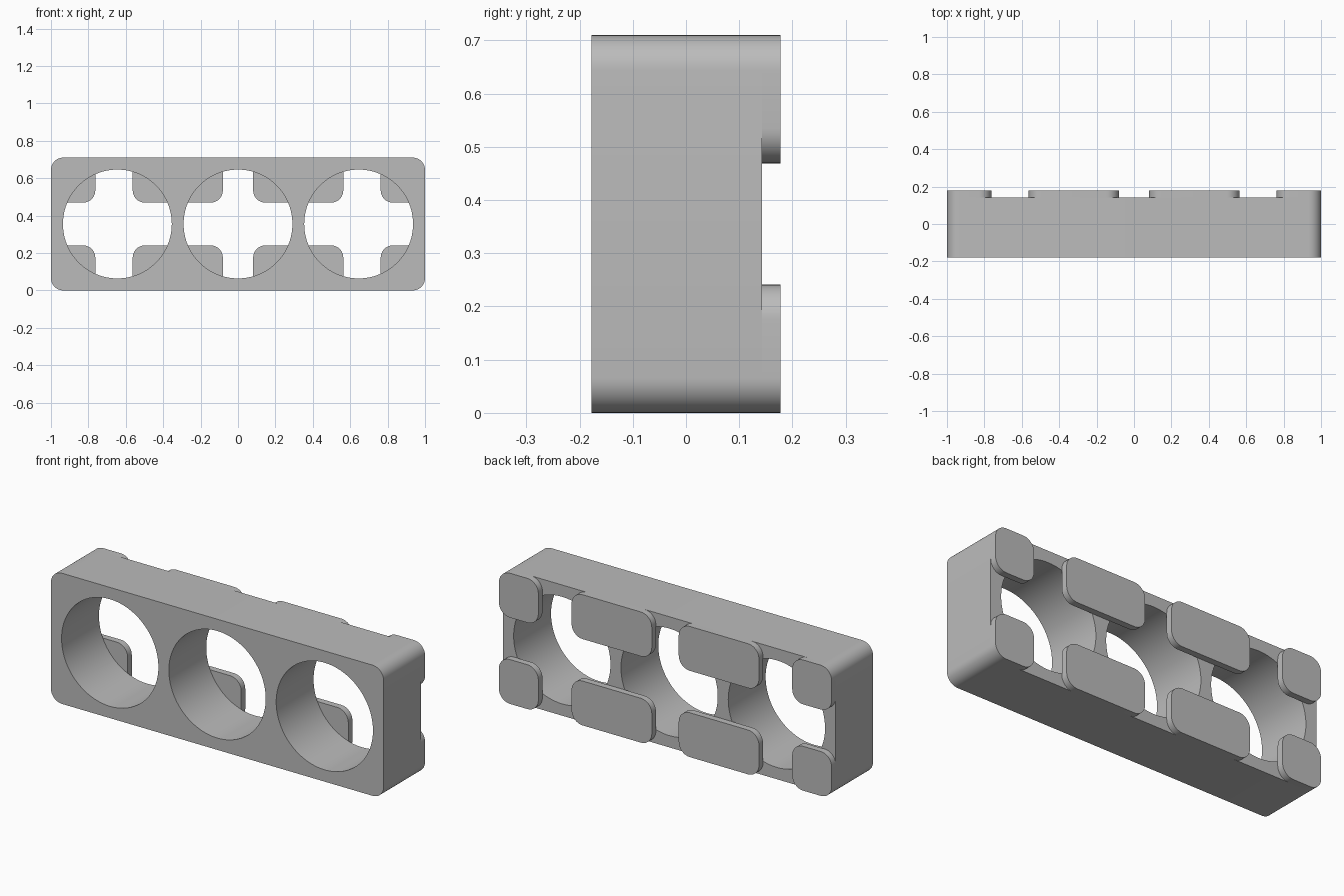
import bpy
import bmesh
from math import sin, cos, pi

cube = bpy.data.objects.get("Cube")
if cube:
    bpy.data.objects.remove(cube)

HEIGHT = 0.71
FRONT, STEP, BACK = -0.178, 0.143, 0.178
PAD_H = 0.241
RADIUS = 0.066
HOLE_R = 0.291

grey = bpy.data.materials.new("plain grey")
grey.use_nodes = True
grey.diffuse_color = (0.5, 0.5, 0.5, 1)
grey.node_tree.nodes["Principled BSDF"].inputs["Base Color"].default_value = (0.5, 0.5, 0.5, 1)


def prism(name, outline, y0, y1):
    """Extrude an (x, z) outline from y0 to y1."""
    bm = bmesh.new()
    face = bm.faces.new([bm.verts.new((x, y0, z)) for x, z in outline])
    ext = bmesh.ops.extrude_face_region(bm, geom=[face])
    verts = [v for v in ext["geom"] if isinstance(v, bmesh.types.BMVert)]
    bmesh.ops.translate(bm, vec=(0, y1 - y0, 0), verts=verts)
    bmesh.ops.recalc_face_normals(bm, faces=bm.faces)
    mesh = bpy.data.meshes.new(name)
    bm.to_mesh(mesh)
    bm.free()
    mesh.materials.append(grey)
    obj = bpy.data.objects.new(name, mesh)
    bpy.context.collection.objects.link(obj)
    return obj


def arc(cx, cz, r, start, sweep, steps):
    return [(cx + r * cos(start + sweep * i / steps),
             cz + r * sin(start + sweep * i / steps)) for i in range(steps + 1)]


def rounded_rect(x0, x1, z0, z1, r=RADIUS):
    corners = [(x1 - r, z1 - r), (x0 + r, z1 - r), (x0 + r, z0 + r), (x1 - r, z0 + r)]
    points = []
    for i, (cx, cz) in enumerate(corners):
        points += arc(cx, cz, r, i * pi / 2, pi / 2, 10)
    return points


def smooth(obj):
    bpy.ops.object.select_all(action='DESELECT')
    obj.select_set(True)
    bpy.context.view_layer.objects.active = obj
    bpy.ops.object.shade_smooth_by_angle(angle=pi / 6)


# Main block with three round through-holes
body = prism("holder_body", rounded_rect(-1, 1, 0, HEIGHT), FRONT, STEP)
bpy.context.view_layer.objects.active = body
for i, x in enumerate((-0.645, 0, 0.645)):
    circle = arc(x, HEIGHT / 2, HOLE_R, 0, 2 * pi, 96)[:-1]
    cutter = prism(f"hole_cutter_{i + 1}", circle, FRONT - 0.1, STEP + 0.1)
    cutter.hide_render = True
    mod = body.modifiers.new("hole", 'BOOLEAN')
    mod.operation = 'DIFFERENCE'
    mod.solver = 'EXACT'
    mod.object = cutter
    bpy.ops.object.modifier_apply(modifier=mod.name)
    bpy.data.objects.remove(cutter)
smooth(body)

# Raised rounded pads on the back, overhanging the holes
spans = {"right_end": (-1, -0.763), "right_middle": (-0.563, -0.081),
         "left_middle": (0.081, 0.563), "left_end": (0.763, 1)}
for level, z0 in (("lower", 0), ("upper", HEIGHT - PAD_H)):
    for place, (x0, x1) in spans.items():
        smooth(prism(f"{level}_{place}_pad", rounded_rect(x0, x1, z0, z0 + PAD_H), STEP, BACK))
